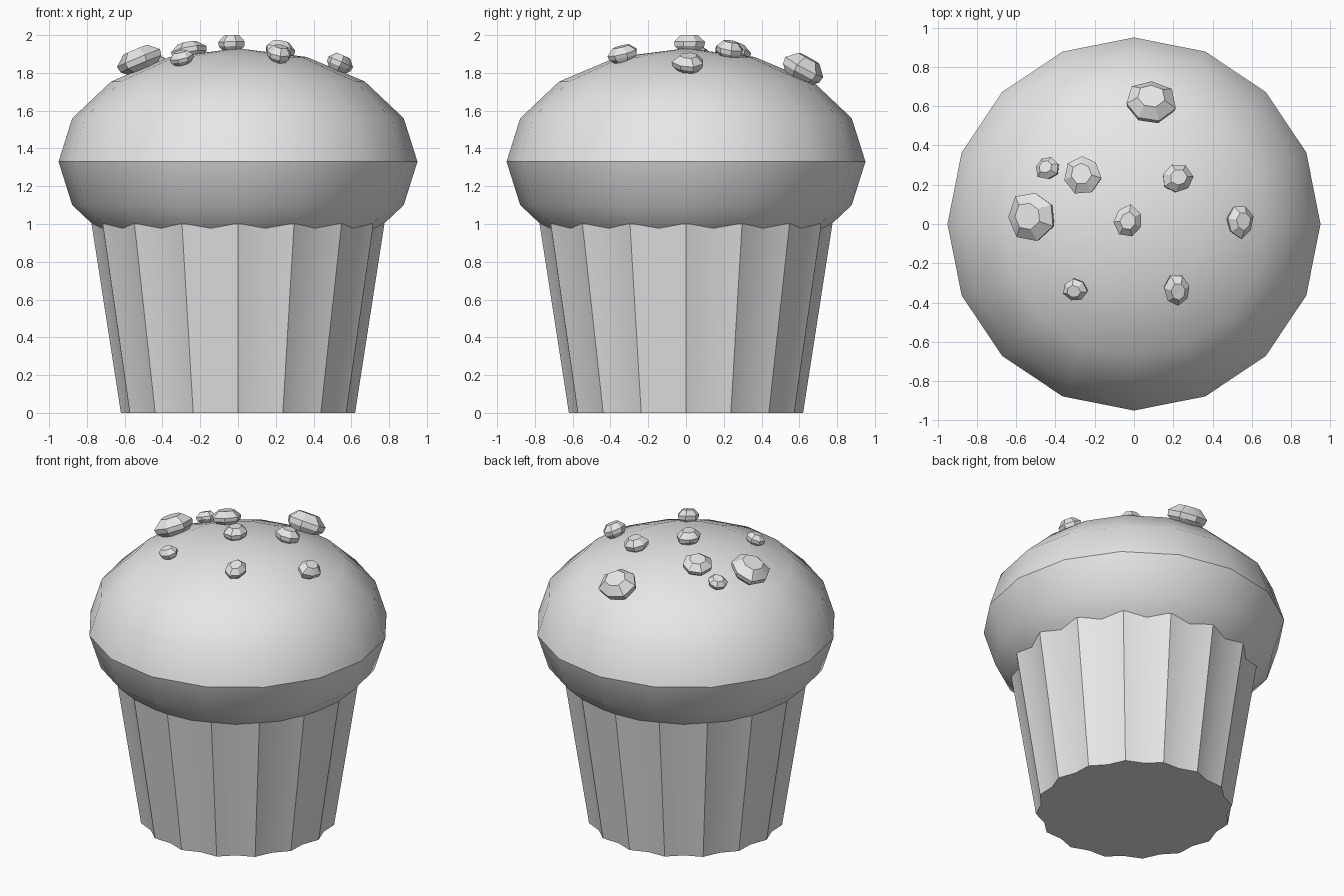
import bpy, bmesh, math, random
from mathutils import Vector, Matrix

if "Cube" in bpy.data.objects:
    bpy.data.objects.remove(bpy.data.objects["Cube"])
random.seed(4)

GREY = (0.8, 0.8, 0.8, 1)
grey = bpy.data.materials.new("light grey")
grey.use_nodes = True
grey.diffuse_color = GREY
grey.node_tree.nodes["Principled BSDF"].inputs["Base Color"].default_value = GREY

CAP_R, CAP_H, CAP_Z = 0.95, 0.6, 1.33
SIDES = 16


def finish(name, bm, angle=30):
    bmesh.ops.recalc_face_normals(bm, faces=bm.faces)
    mesh = bpy.data.meshes.new(name)
    bm.to_mesh(mesh)
    bm.free()
    mesh.materials.append(grey)
    obj = bpy.data.objects.new(name, mesh)
    bpy.context.collection.objects.link(obj)
    bpy.ops.object.select_all(action="DESELECT")
    obj.select_set(True)
    bpy.context.view_layer.objects.active = obj
    bpy.ops.object.shade_smooth_by_angle(angle=math.radians(angle))
    return obj


def loft(bm, rings):
    """Join rings of points with quads and close both ends."""
    loops = [[bm.verts.new(p) for p in ring] for ring in rings]
    n = len(loops[0])
    for low, high in zip(loops, loops[1:]):
        for i in range(n):
            j = (i + 1) % n
            bm.faces.new((low[i], low[j], high[j], high[i]))
    bm.faces.new(loops[0][::-1])
    bm.faces.new(loops[-1])


# Fluted paper case: ridges alternate with shallow valleys
def flute_ring(radius, z):
    points = []
    for i in range(SIDES * 2):
        a = math.pi * i / SIDES
        r = radius * (0.95 if i % 2 else 1)
        points.append((r * math.cos(a), r * math.sin(a), z))
    return points


bm = bmesh.new()
loft(bm, [flute_ring(0.62, 0), flute_ring(0.775, 1.0)])
finish("paper_case", bm)

# Domed cake top: a flattened sphere
bm = bmesh.new()
bmesh.ops.create_uvsphere(bm, u_segments=SIDES, v_segments=8, radius=1)
bmesh.ops.transform(
    bm, verts=bm.verts,
    matrix=Matrix.Translation((0, 0, CAP_Z)) @ Matrix.Diagonal((CAP_R, CAP_R, CAP_H, 1)))
finish("cake_top", bm)


# Chunky chips, each lying along the dome
def chip(name, x, y, rx, ry, h):
    rise = CAP_H * math.sqrt(1 - (x * x + y * y) / CAP_R ** 2)
    normal = Vector((x / CAP_R ** 2, y / CAP_R ** 2, rise / CAP_H ** 2)).normalized()
    tilt = Vector((0, 0, 1)).rotation_difference(normal).to_matrix().to_4x4()
    place = Matrix.Translation((x, y, CAP_Z + rise + 0.6 * h)) @ tilt
    sides = 7
    start = random.uniform(0, math.tau)
    wobble = [random.uniform(0.9, 1.08) for _ in range(sides)]
    rings = []
    for size, level in ((0.6, -1), (0.95, -0.35), (1, 0.2), (0.55, 1)):
        ring = []
        for i in range(sides):
            a = start + math.tau * i / sides
            r = size * wobble[i]
            ring.append(place @ Vector((rx * r * math.cos(a), ry * r * math.sin(a), h * level)))
        rings.append(ring)
    bm = bmesh.new()
    loft(bm, rings)
    finish(name, bm)


chips = [
    (0.08, 0.62, 0.13, 0.125, 0.065),
    (-0.44, 0.285, 0.065, 0.062, 0.035),
    (-0.26, 0.25, 0.095, 0.1, 0.045),
    (0.22, 0.23, 0.083, 0.077, 0.045),
    (-0.52, 0.04, 0.125, 0.125, 0.06),
    (-0.03, 0.015, 0.077, 0.083, 0.044),
    (0.54, 0.015, 0.073, 0.085, 0.045),
    (-0.3, -0.335, 0.065, 0.06, 0.035),
    (0.22, -0.335, 0.07, 0.085, 0.042),
]
for number, spec in enumerate(chips, 1):
    chip(f"chip_{number}", *spec)
